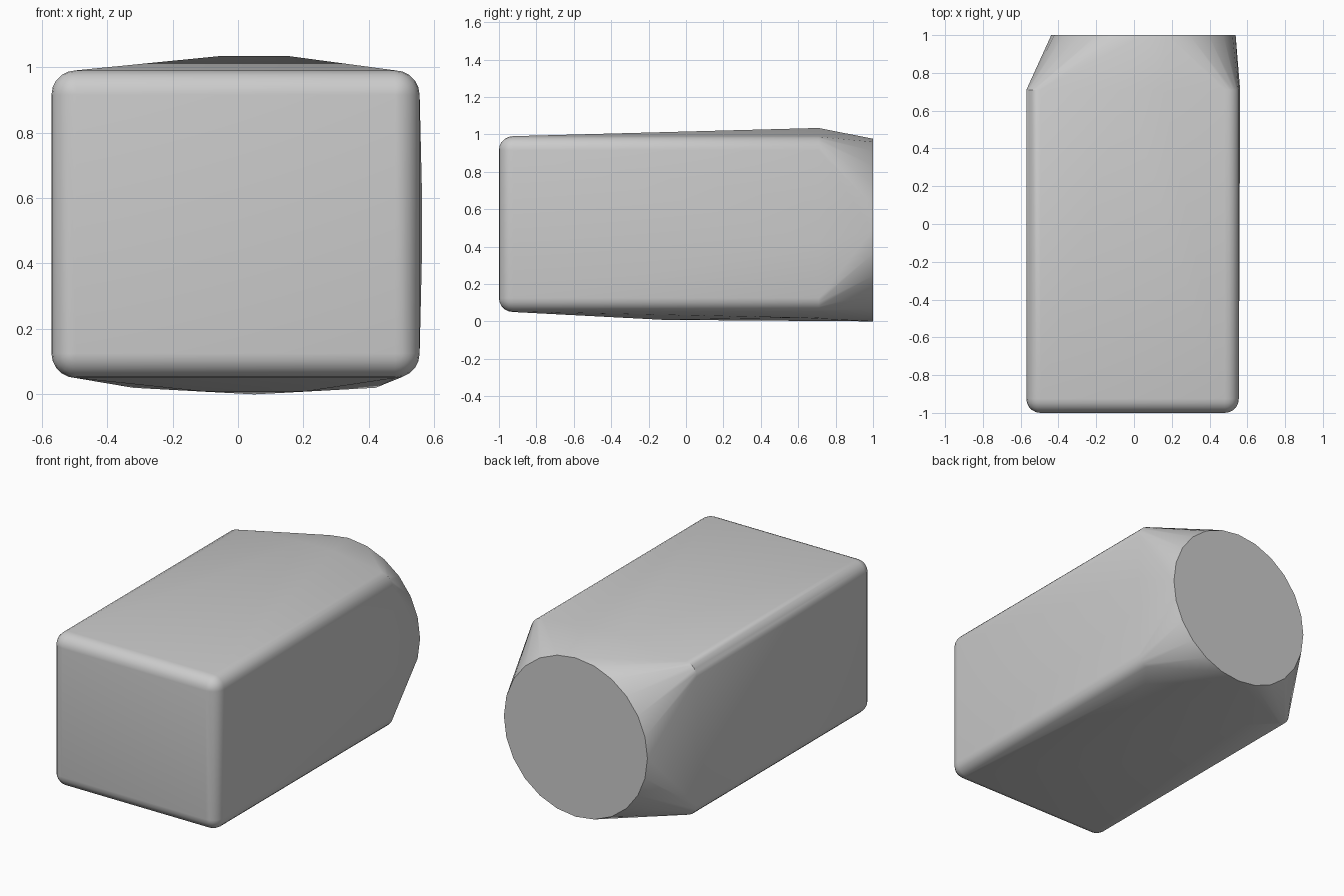
import bpy, bmesh, math
from mathutils import Vector

cube = bpy.data.objects.get("Cube")
if cube:
    bpy.data.objects.remove(cube)

grey = bpy.data.materials.new("plain grey")
grey.use_nodes = True
colour = (0.6, 0.6, 0.6, 1)
grey.diffuse_color = colour
grey.node_tree.nodes["Principled BSDF"].inputs["Base Color"].default_value = colour

bm = bmesh.new()
LEFT, RIGHT, LOW, HIGH = -0.57, 0.555, 0.05, 0.99
FRONT, SHOULDER, BACK = -1.0, 0.71, 1.0
R = 0.075


def add_ring(y, cx, cz, radius, sides, turn=0.0):
    for i in range(sides):
        a = 2 * math.pi * (i + turn) / sides
        bm.verts.new((cx + radius * math.sin(a), y, cz + radius * math.cos(a)))


# Rounded box: quarter-round corners, rolled over at the front edge
STEPS = 5
for sx, sz in ((1, 1), (-1, 1), (-1, -1), (1, -1)):
    cx = RIGHT - R if sx > 0 else LEFT + R
    cz = HIGH - R if sz > 0 else LOW + R
    for i in range(STEPS + 1):
        a = math.pi / 2 * i / STEPS
        out = Vector((sx * math.cos(a), 0, sz * math.sin(a)))
        bm.verts.new(Vector((cx, SHOULDER, cz)) + out * R)
        for j in range(STEPS + 1):
            b = math.pi / 2 * j / STEPS
            roll = out * math.cos(b) + Vector((0, -math.sin(b), 0))
            bm.verts.new(Vector((cx, FRONT + R, cz)) + roll * R)

# Round shoulder and the smaller flat round end
add_ring(SHOULDER, 0.05, 0.522, 0.522, 16, 0.5)
add_ring(BACK, 0.05, 0.488, 0.488, 24)

# Slight swell under the belly
for x, y, z in ((-0.1, -0.12, 0.008), (0.2, -0.12, 0.008),
                (-0.32, 0.6, 0.02), (0.42, 0.6, 0.02)):
    bm.verts.new((x, y, z))

# Stretch one skin over all the parts
bmesh.ops.remove_doubles(bm, verts=bm.verts[:], dist=0.0005)
bmesh.ops.convex_hull(bm, input=bm.verts[:])
bmesh.ops.delete(bm, geom=[v for v in bm.verts if not v.link_faces], context='VERTS')
bmesh.ops.dissolve_limit(bm, angle_limit=math.radians(0.3),
                         verts=bm.verts[:], edges=bm.edges[:])
bmesh.ops.recalc_face_normals(bm, faces=bm.faces[:])

mesh = bpy.data.meshes.new("rounded_block")
bm.to_mesh(mesh)
bm.free()
block = bpy.data.objects.new("rounded_block", mesh)
bpy.context.collection.objects.link(block)
mesh.materials.append(grey)
bpy.context.view_layer.objects.active = block
block.select_set(True)
bpy.ops.object.shade_smooth_by_angle(angle=math.radians(35))
